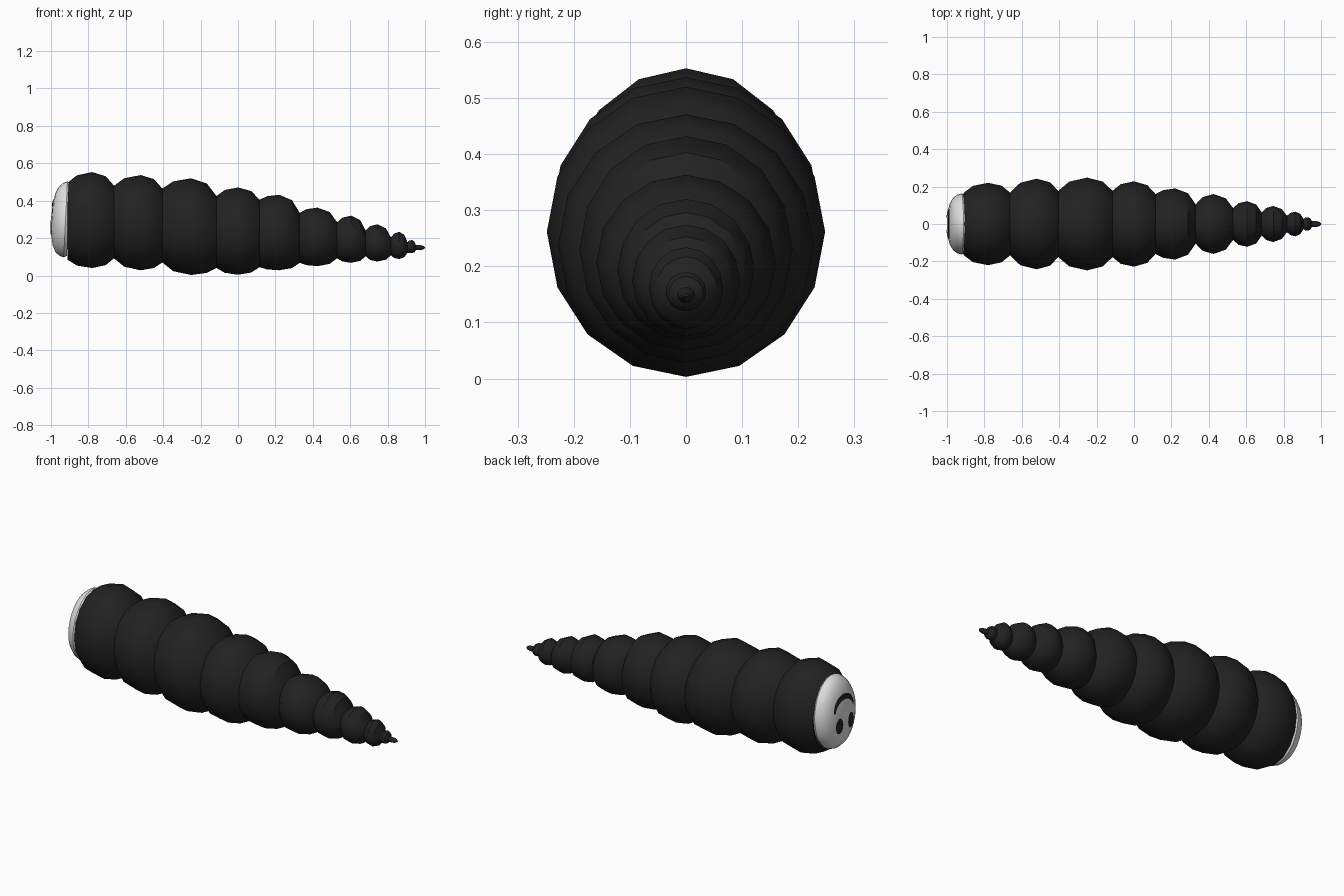
import bpy, math
from mathutils import Vector

if "Cube" in bpy.data.objects:
    bpy.data.objects.remove(bpy.data.objects["Cube"])


def material(name, rgb):
    m = bpy.data.materials.new(name)
    m.diffuse_color = (*rgb, 1)
    m.use_nodes = True
    m.node_tree.nodes["Principled BSDF"].inputs["Base Color"].default_value = m.diffuse_color
    return m


BLACK = material("soft black", (0.016, 0.016, 0.016))
WHITE = material("cap white", (0.75, 0.75, 0.75))


def add_mesh(name, verts, faces, mat):
    mesh = bpy.data.meshes.new(name)
    mesh.from_pydata(verts, [], faces)
    mesh.materials.append(mat)
    obj = bpy.data.objects.new(name, mesh)
    bpy.context.collection.objects.link(obj)
    bpy.ops.object.select_all(action='DESELECT')
    obj.select_set(True)
    bpy.context.view_layer.objects.active = obj
    bpy.ops.object.shade_smooth_by_angle(angle=math.radians(35))
    return obj


def skin(name, rings, n, mat, shear=0.0):
    """Loft elliptical rings (x, top, bottom, half width), closed at both ends."""
    verts = []
    for x, top, bot, hw in rings:
        c, h = (top + bot) / 2, (top - bot) / 2
        for i in range(n):
            a = 2 * math.pi * i / n
            z = c + h * math.cos(a)
            verts.append((x + shear * (z - c), -hw * math.sin(a), z))
    faces = [tuple(range(n)),
             tuple(reversed(range((len(rings) - 1) * n, len(rings) * n)))]
    for r in range(len(rings) - 1):
        for i in range(n):
            j = (i + 1) % n
            faces.append((r * n + i, (r + 1) * n + i, (r + 1) * n + j, r * n + j))
    return add_mesh(name, verts, faces, mat)


# Segmented body: bulge peaks and the grooves between them (x, top, bottom, half width)
peaks = [(-.78, .553, .040, .22), (-.52, .537, .028, .242), (-.25, .52, .003, .248),
         (0, .471, .004, .228), (.22, .432, .028, .19), (.425, .363, .05, .16),
         (.605, .32, .068, .122), (.745, .274, .075, .096), (.862, .234, .088, .066),
         (.93, .19, .12, .036), (.972, .163, .136, .016)]
grooves = [(-.912, .495, .085, .165), (-.663, .48, .092, .168), (-.405, .465, .07, .177),
           (-.115, .425, .04, .177), (.115, .405, .045, .16), (.33, .335, .068, .105),
           (.53, .285, .092, .085), (.683, .24, .103, .062), (.818, .203, .108, .043),
           (.906, .178, .122, .028), (.951, .163, .135, .015), (1, .152, .146, .004)]


def shoulder(peak, groove):
    p, g = Vector(peak), Vector(groove)
    r = p.lerp(g, .3)
    r[0] = p[0] + (g[0] - p[0]) * .62
    return tuple(r)


rings = [grooves[0]]
for k, p in enumerate(peaks):
    rings += [shoulder(p, grooves[k]), p, shoulder(p, grooves[k + 1]), grooves[k + 1]]
skin("segmented_body", rings, 16, BLACK)

# Domed end cap, leaning slightly
CZ, CH, CW, LEAN = .30, .203, .163, .05
dome = [(-.905, .96), (-.922, 1), (-.945, .96), (-.967, .86), (-.984, .68),
        (-.994, .42), (-1, .04)]
skin("end_cap", [(x, CZ + CH * r, CZ - CH * r, CW * r) for x, r in reversed(dome)],
     32, WHITE, LEAN)


def on_dome(y, z):
    """Point just outside the cap surface at (y, z)."""
    r = math.hypot(y / CW, (z - CZ) / CH)
    x = dome[-1][0]
    for (x0, r0), (x1, r1) in zip(dome[1:], dome[2:]):
        if r1 <= r <= r0:
            x = x0 + (x1 - x0) * (r - r0) / (r1 - r0)
    return (x + LEAN * (z - CZ) - .004, y, z)


def patch(name, rows, cols, fn):
    """Thin marking laid on the cap; fn maps u, v in 0..1 to y, z."""
    verts = [on_dome(*fn(i / cols, j / rows)) for j in range(rows + 1) for i in range(cols + 1)]
    w = cols + 1
    faces = [(j * w + i, j * w + i + 1, (j + 1) * w + i + 1, (j + 1) * w + i)
             for j in range(rows) for i in range(cols)]
    return add_mesh(name, verts, faces, BLACK)


# Oval eyes
for side, name in ((1, "left_eye"), (-1, "right_eye")):
    def eye(u, v, s=side):
        a, r = -2 * math.pi * u, .02 + .98 * v
        return s * .05 + .028 * r * math.cos(a), .253 + .044 * r * math.sin(a)
    patch(name, 3, 20, eye)


# Arched mouth
def mouth(u, v):
    a = math.radians(5 + 170 * u)
    t = .015 * math.sin(math.pi * (.12 + .76 * u)) * (2 * v - 1)
    return (.082 + t) * math.cos(a), .325 + (.075 + t) * math.sin(a)


patch("mouth", 3, 24, mouth)
